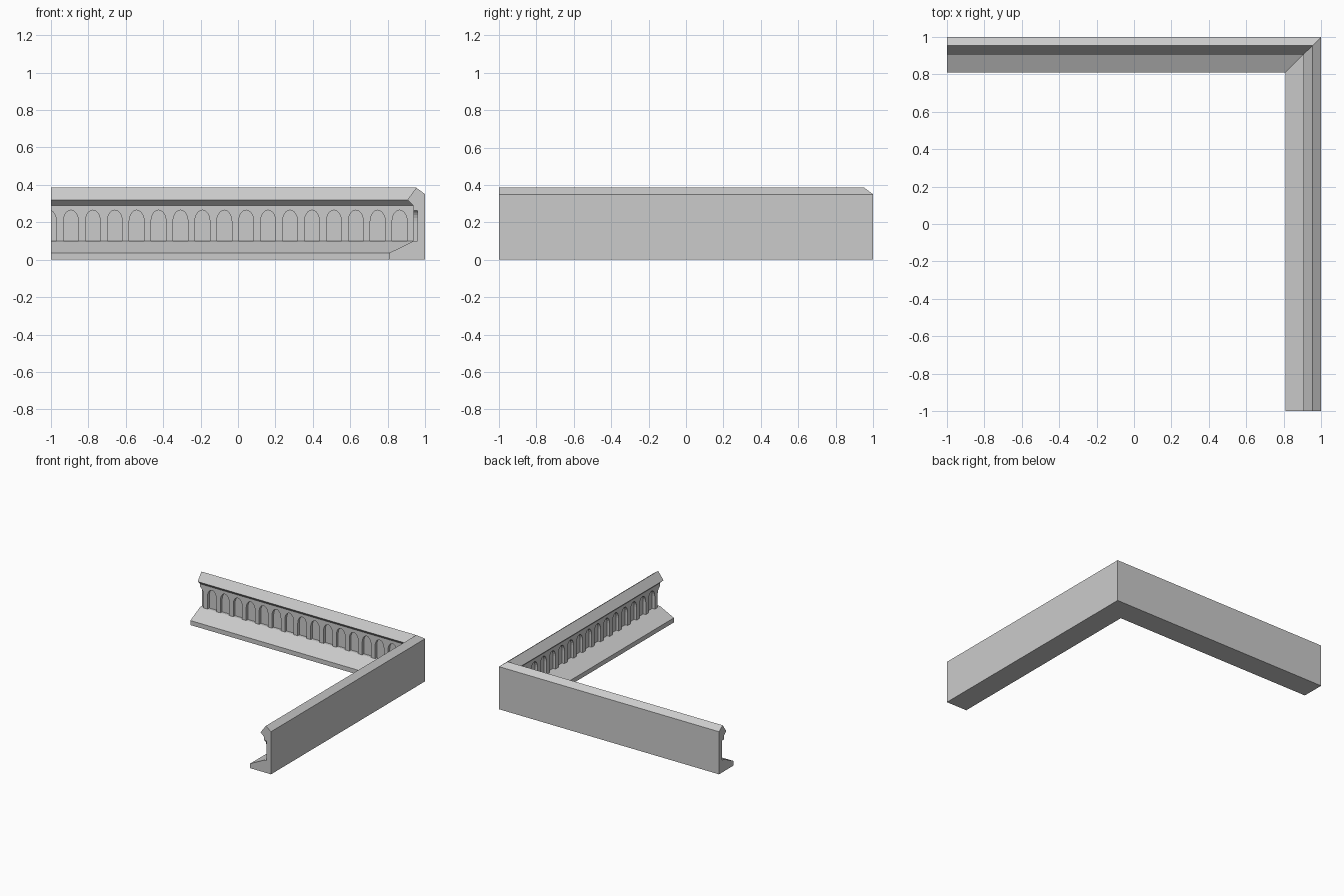
import bpy, bmesh, math

if "Cube" in bpy.data.objects:
    bpy.data.objects.remove(bpy.data.objects["Cube"])

def make(name, bm):
    bmesh.ops.recalc_face_normals(bm, faces=bm.faces)
    me = bpy.data.meshes.new(name)
    bm.to_mesh(me)
    bm.free()
    ob = bpy.data.objects.new(name, me)
    bpy.context.collection.objects.link(ob)
    return ob

# Cornice profile: (distance in from the outer face, height)
profile = [(0, 0), (0, 0.35), (0.047, 0.385), (0.095, 0.32), (0.063, 0.29),
           (0.063, 0.10), (0.19, 0.037), (0.19, 0)]

# Mitred L-shaped moulding: left end, corner, front end
bm = bmesh.new()
rings = [[bm.verts.new(p(d, z)) for d, z in profile] for p in (
    lambda d, z: (-1, 1 - d, z),
    lambda d, z: (1 - d, 1 - d, z),
    lambda d, z: (1 - d, -1, z))]
n = len(profile)
for a, b in zip(rings, rings[1:]):
    for i in range(n):
        j = (i + 1) % n
        bm.faces.new((a[i], a[j], b[j], b[i]))
bm.faces.new(rings[0])
bm.faces.new(rings[-1])
cornice = make("cornice", bm)

# Arched niche outline: (offset along the wall, height)
arch = [(-0.04, 0.10), (0.04, 0.10)]
arch += [(0.04 * math.cos(t * math.pi / 10), 0.205 + 0.06 * math.sin(t * math.pi / 10))
         for t in range(11)]

# Row of niche cutters on both legs, mirrored over the diagonal
bm = bmesh.new()
for k in range(17):
    c = -1.01 + k * 0.1171
    for swap in (False, True):
        sides = []
        for depth in (0.92, 0.96):
            sides.append([bm.verts.new((depth, c + u, z) if swap else (c + u, depth, z))
                          for u, z in arch])
        a, b = sides
        m = len(arch)
        for i in range(m):
            j = (i + 1) % m
            bm.faces.new((a[i], a[j], b[j], b[i]))
        bm.faces.new(a)
        bm.faces.new(b)
cutter = make("niche_cutter", bm)
cutter.hide_render = True
cutter.hide_viewport = True

# Carve the niches
mod = cornice.modifiers.new("niches", 'BOOLEAN')
mod.operation = 'DIFFERENCE'
mod.solver = 'EXACT'
mod.object = cutter
